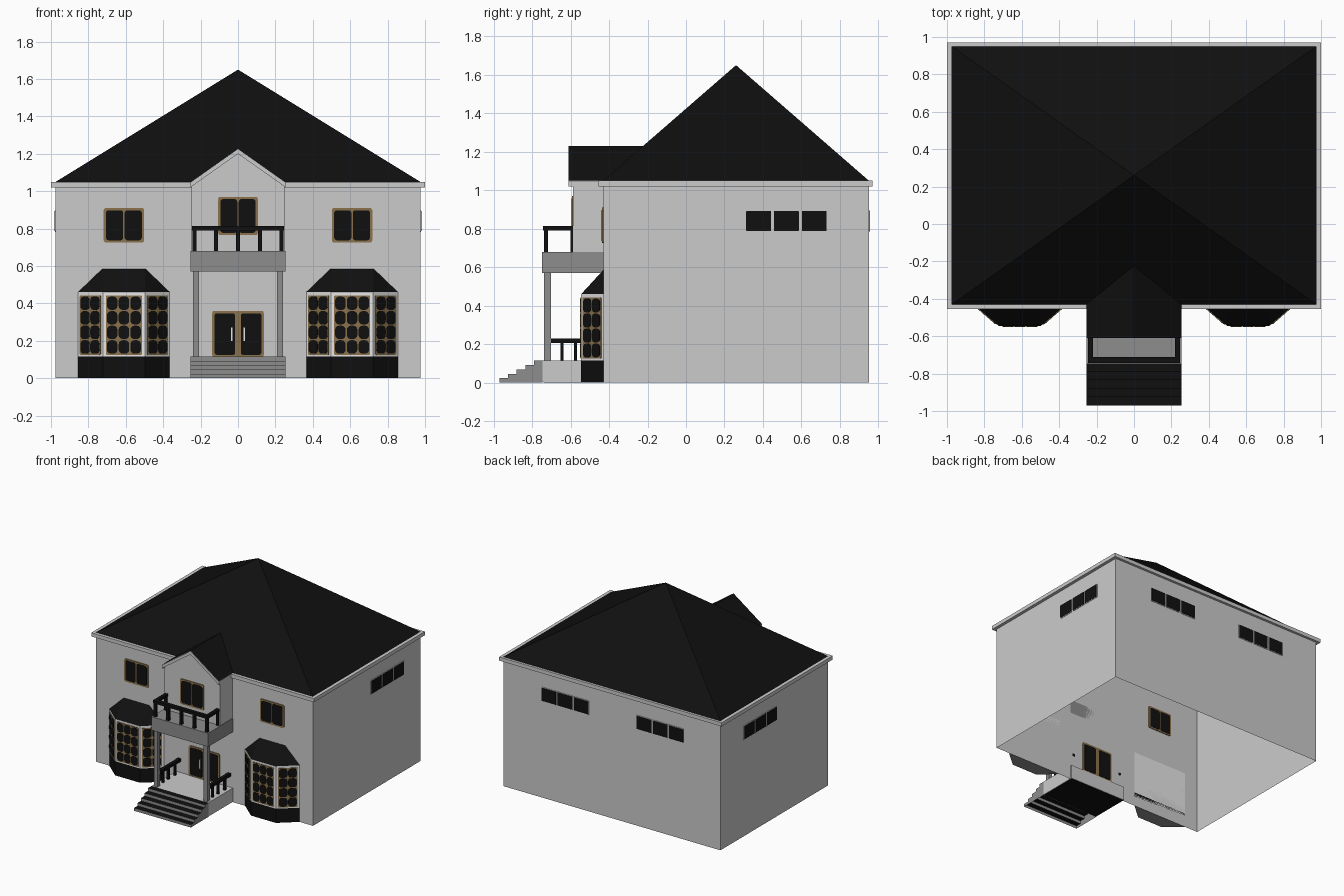
import bpy, bmesh, math
from mathutils import Matrix, Vector

if "Cube" in bpy.data.objects:
    bpy.data.objects.remove(bpy.data.objects["Cube"])


def material(name, r, g, b):
    m = bpy.data.materials.new(name)
    m.diffuse_color = (r, g, b, 1)
    m.use_nodes = True
    m.node_tree.nodes["Principled BSDF"].inputs["Base Color"].default_value = m.diffuse_color
    return m


WALL = material("wall_grey", 0.60, 0.60, 0.60)
WHITE = material("trim_white", 0.80, 0.80, 0.80)
STONE = material("stone_grey", 0.27, 0.27, 0.27)
BLACK = material("black", 0.005, 0.005, 0.005)
GOLD = material("wood_gold", 0.26, 0.17, 0.07)


def finish(name, bm, *mats):
    bmesh.ops.recalc_face_normals(bm, faces=bm.faces)
    me = bpy.data.meshes.new(name)
    bm.to_mesh(me)
    bm.free()
    for m in mats:
        me.materials.append(m)
    ob = bpy.data.objects.new(name, me)
    bpy.context.collection.objects.link(ob)
    return ob


def add_box(bm, x0, x1, y0, y1, z0, z1):
    mat = Matrix.Translation(((x0 + x1) / 2, (y0 + y1) / 2, (z0 + z1) / 2)) @ \
        Matrix.Diagonal((x1 - x0, y1 - y0, z1 - z0, 1))
    return bmesh.ops.create_cube(bm, size=1, matrix=mat)


def boxes(name, mat, items):
    bm = bmesh.new()
    for b in items:
        add_box(bm, *b)
    return finish(name, bm, mat)


def add_faces(bm, *polys):
    for p in polys:
        bm.faces.new([bm.verts.new(v) for v in p])
    bmesh.ops.remove_doubles(bm, verts=bm.verts, dist=1e-5)


def add_prism(bm, pts, vec):
    """Extrude a closed outline along vec."""
    vec = Vector(vec)
    f = bm.faces.new([bm.verts.new(p) for p in pts])
    ext = bmesh.ops.extrude_face_region(bm, geom=[f])["geom"]
    bmesh.ops.translate(bm, vec=vec, verts=[v for v in ext if isinstance(v, bmesh.types.BMVert)])
    bm.faces.new(list(reversed(f.verts))) if not f.is_valid else None


def add_plate(bm, frame, u0, u1, z0, z1, half, r):
    """Rounded plate centred on a wall plane given by matrix frame."""
    pts = []
    for i, (cx, cz) in enumerate(((u1 - r, z1 - r), (u0 + r, z1 - r), (u0 + r, z0 + r), (u1 - r, z0 + r))):
        for k in range(4 if r > 0 else 1):
            a = math.pi / 2 * (i + k / 3)
            pts.append(frame @ Vector((cx + r * math.cos(a), -half, cz + r * math.sin(a))))
    add_prism(bm, pts, frame.to_3x3() @ Vector((0, 2 * half, 0)))


def window(name, frame, u0, u1, z0, z1, cols, rows, edge, gap, rad, mat, half=0.006):
    """Frame plate plus a grid of dark panes."""
    bm = bmesh.new()
    add_plate(bm, frame, u0, u1, z0, z1, half, min(0.012, edge))
    finish(name + "_frame", bm, mat)
    bm = bmesh.new()
    w = (u1 - u0 - 2 * edge + gap) / cols
    h = (z1 - z0 - 2 * edge + gap) / rows
    for i in range(cols):
        for j in range(rows):
            u, z = u0 + edge + i * w, z0 + edge + j * h
            add_plate(bm, frame, u, u + w - gap, z, z + h - gap, half + 0.002, rad)
    finish(name + "_panes", bm, BLACK)


def plane(x, y, angle):
    return Matrix.Translation((x, y, 0)) @ Matrix.Rotation(angle, 4, 'Z')


X, YF, YB = 0.975, -0.43, 0.95

# Main walls: open shell
bm = bmesh.new()
ring = [(-X, YF), (X, YF), (X, YB), (-X, YB)]
for a, b in zip(ring, ring[1:] + ring[:1]):
    add_faces(bm, [(*a, 0), (*b, 0), (*b, 1.05), (*a, 1.05)])
finish("main_walls", bm, WALL)

# Eaves band round the main walls and along the front wing
boxes("eaves_band", WALL, [
    (-1, 1, -0.455, YF, 1.02, 1.05), (-1, 1, YB, 0.97, 1.02, 1.05),
    (-1, -X, YF, YB, 1.02, 1.05), (X, 1, YF, YB, 1.02, 1.05),
    (-0.255, -0.245, -0.61, YF, 1.02, 1.048), (0.245, 0.255, -0.61, YF, 1.02, 1.048)])

# Pyramid roof
bm = bmesh.new()
for a, b in zip(ring, ring[1:] + ring[:1]):
    add_faces(bm, [(*a, 1.05), (*b, 1.05), (0, 0.26, 1.65)])
finish("main_roof", bm, BLACK)

# Front wing with gable, overhanging the porch
bm = bmesh.new()
add_prism(bm, [(-0.25, -0.586, 0.67), (0.25, -0.586, 0.67), (0.25, -0.586, 1.048),
               (0, -0.586, 1.222), (-0.25, -0.586, 1.048)], (0, 0.156, 0))
finish("wing_walls", bm, WALL)
bm = bmesh.new()
add_prism(bm, [(-0.255, -0.61, 1.02), (0, -0.61, 1.2), (0.255, -0.61, 1.02),
               (0.255, -0.61, 1.047), (0, -0.61, 1.227), (-0.255, -0.61, 1.047)], (0, 0.024, 0))
finish("gable_fascia", bm, WALL)
bm = bmesh.new()
for s in (-1, 1):
    add_faces(bm, [(s * 0.255, -0.61, 1.05), (0, -0.61, 1.23), (0, -0.223, 1.23), (s * 0.255, YF, 1.05)])
finish("wing_roof", bm, BLACK)

# Balcony slab, columns and railing
boxes("balcony_slab", STONE, [(-0.255, 0.255, -0.748, YF, 0.57, 0.68)])
boxes("columns", STONE, [(s * 0.224 - 0.016, s * 0.224 + 0.016, -0.737, -0.702, 0.115, 0.57) for s in (-1, 1)])
rails = [(-0.245, 0.245, -0.742, -0.712, 0.79, 0.813)]
rails += [(x - 0.011, x + 0.011, -0.738, -0.716, 0.68, 0.79) for x in (-0.232, -0.118, 0, 0.118, 0.232)]
for s in (-1, 1):
    x = s * 0.232
    rails += [(x - 0.013, x + 0.013, -0.712, -0.586, 0.79, 0.813), (x - 0.011, x + 0.011, -0.6, -0.588, 0.68, 0.79)]
boxes("balcony_railing", BLACK, rails)

# Porch floor, side rails and steps
boxes("porch_floor", WALL, [(-0.255, 0.255, -0.745, -0.42, 0.003, 0.115)])
boxes("porch_underside", BLACK, [(-0.25, 0.25, -0.74, -0.425, 0, 0.004)])
rails = []
for s in (-1, 1):
    x = s * 0.224
    rails.append((x - 0.013, x + 0.013, -0.702, YF, 0.205, 0.23))
    rails += [(x - 0.008, x + 0.008, y - 0.008, y + 0.008, 0.115, 0.205) for y in (-0.645, -0.575, -0.49)]
boxes("porch_rails", BLACK, rails)
bm = bmesh.new()
for i in range(5):
    y0, y1, z0, z1 = -0.97 + 0.045 * i, -0.925 + 0.045 * i, 0.023 * i, 0.023 * (i + 1)
    w = 0.255
    add_faces(bm, [(-w, y0, z0), (w, y0, z0), (w, y0, z1), (-w, y0, z1)],
              [(-w, y0, z1), (w, y0, z1), (w, y1, z1), (-w, y1, z1)])
    for s in (-w, w):
        add_faces(bm, [(s, y0, 0), (s, y1, 0), (s, y1, z1), (s, y0, z1)])
steps = finish("front_steps", bm, STONE, BLACK)
for p in steps.data.polygons:
    p.material_index = 1 if abs(p.normal.z) > 0.5 else 0

# Bay windows, one each side
for s, side in ((-1, "left"), (1, "right")):
    c = s * 0.61
    plan = [(c - 0.245, YF), (c - 0.112, -0.545), (c + 0.112, -0.545), (c + 0.245, YF)]
    for part, z0, z1, mat in (("base", 0, 0.115, BLACK), ("body", 0.115, 0.46, WHITE)):
        bm = bmesh.new()
        add_prism(bm, [(*p, z0) for p in plan], (0, 0, z1 - z0))
        ob = finish(f"{side}_bay_{part}", bm, mat, STONE)
        for p in ob.data.polygons:
            p.material_index = 1 if part == "base" and p.normal.z < -0.5 else 0
    bm = bmesh.new()
    l, r = (c - 0.115, YF, 0.585), (c + 0.115, YF, 0.585)
    q = [(*p, 0.46) for p in plan]
    add_faces(bm, [q[0], q[1], l], [q[1], q[2], r, l], [q[2], q[3], r], q)
    finish(f"{side}_bay_roof", bm, BLACK)
    for k, (a, b) in enumerate(zip(plan, plan[1:])):
        a, b = Vector(a), Vector(b)
        d = b - a
        fr = plane((a.x + b.x) / 2, (a.y + b.y) / 2, math.atan2(d.y, d.x))
        h = d.length / 2 - 0.015
        cols = 3 if k == 1 else 2
        window(f"{side}_bay_window_{k}", fr, -h, h, 0.125, 0.443, cols, 4, 0.006, 0.006, 0.022, GOLD, 0.004)

# Upper front windows and double door
for x, y, w, z0, z1, name in ((-0.61, YF, 0.108, 0.725, 0.91, "upper_left"), (0.61, YF, 0.108, 0.725, 0.91, "upper_right"),
                              (0, -0.586, 0.106, 0.765, 0.97, "wing")):
    window(name + "_window", plane(x, y, 0), -w, w, z0, z1, 2, 1, 0.012, 0.008, 0.015, GOLD)
window("front_door", plane(0, YF, 0), -0.138, 0.138, 0.112, 0.36, 2, 1, 0.013, 0.03, 0.012, GOLD)
boxes("door_handles", WHITE, [(s * 0.033 - 0.004, s * 0.033 + 0.004, -0.446, -0.436, 0.2, 0.272) for s in (-1, 1)])

# Triple windows: sides and back
for name, x, y, ang in (("right_side", X, 0.522, math.pi / 2), ("left_side", -X, 0.44, -math.pi / 2),
                        ("back_left", 0.42, YB, math.pi), ("back_right", -0.435, YB, math.pi)):
    for i in (-1, 0, 1):
        u = i * 0.145
        window(f"{name}_window_{i + 2}", plane(x, y, ang), u - 0.069, u + 0.069, 0.783, 0.898, 1, 1, 0.005, 0, 0.003, WALL, 0.004)
